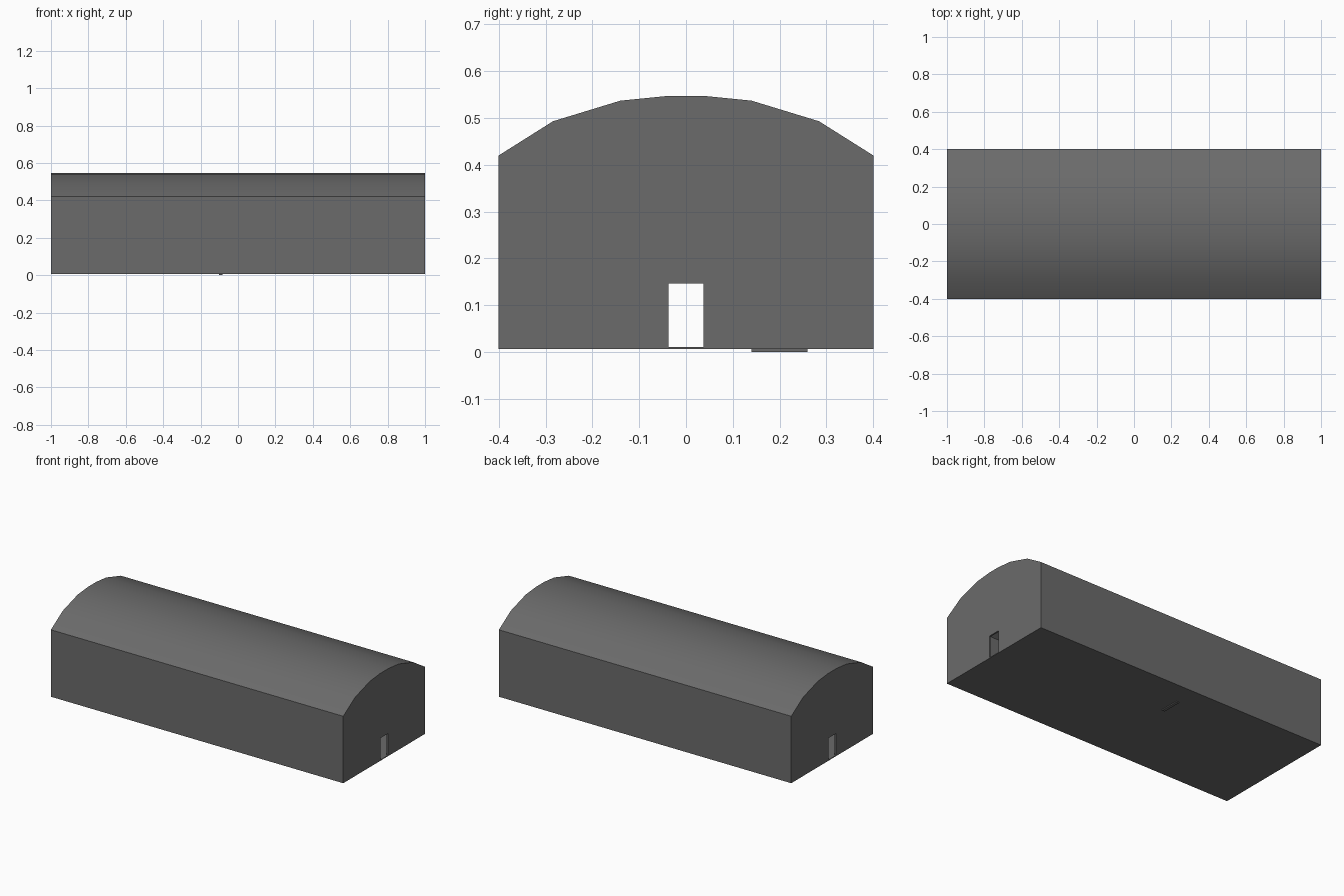
import bpy, bmesh, math

if "Cube" in bpy.data.objects:
    bpy.data.objects.remove(bpy.data.objects["Cube"])

FLOOR = 0.006   # underside of the building
WALL = 0.009    # shell thickness

grey = bpy.data.materials.new("dark_grey")
grey.diffuse_color = (0.146, 0.146, 0.146, 1)
grey.use_nodes = True
grey.node_tree.nodes["Principled BSDF"].inputs["Base Color"].default_value = grey.diffuse_color


def prism(name, profile, x0, x1):
    """Extrude a (y, z) profile along x."""
    bm = bmesh.new()
    face = bm.faces.new([bm.verts.new((x0, y, z)) for y, z in profile])
    ext = bmesh.ops.extrude_face_region(bm, geom=[face])
    verts = [v for v in ext["geom"] if isinstance(v, bmesh.types.BMVert)]
    bmesh.ops.translate(bm, verts=verts, vec=(x1 - x0, 0, 0))
    bmesh.ops.recalc_face_normals(bm, faces=bm.faces)
    mesh = bpy.data.meshes.new(name)
    bm.to_mesh(mesh)
    bm.free()
    mesh.materials.append(grey)
    obj = bpy.data.objects.new(name, mesh)
    bpy.context.collection.objects.link(obj)
    return obj


def select(obj):
    bpy.ops.object.select_all(action='DESELECT')
    obj.select_set(True)
    bpy.context.view_layer.objects.active = obj


def cut(obj, cutter):
    mod = obj.modifiers.new("cut", 'BOOLEAN')
    mod.operation = 'DIFFERENCE'
    mod.solver = 'EXACT'
    mod.object = cutter
    select(obj)
    bpy.ops.object.modifier_apply(modifier=mod.name)
    bpy.data.objects.remove(cutter, do_unlink=True)


def hall_profile(inset, bottom):
    """Straight walls under a faceted barrel roof, mirrored about y = 0."""
    half = [(0.4, 0.42), (0.284, 0.493), (0.14, 0.537), (0.04, 0.547)]
    half = [(y * (0.4 - inset) / 0.4, z - inset) for y, z in half]
    half.insert(0, (half[0][0], bottom))
    return half + [(-y, z) for y, z in reversed(half)]


# Hollow hall with floor slab and barrel roof
hall = prism("hall", hall_profile(0, FLOOR), -1, 1)
cut(hall, prism("interior", hall_profile(WALL, 0.011), -1 + WALL, 1 - WALL))

# Open doorways through both end walls
door = [(-0.037, 0.011), (0.037, 0.011), (0.037, 0.146), (-0.037, 0.146)]
cut(hall, prism("doorways", door, -1.1, 1.1))
select(hall)
bpy.ops.object.shade_smooth_by_angle(angle=math.radians(30))

# Small bar lying through the floor
prism("floor_bar", [(0.14, 0), (0.26, 0), (0.26, 0.02), (0.14, 0.02)], -0.102, -0.084)
